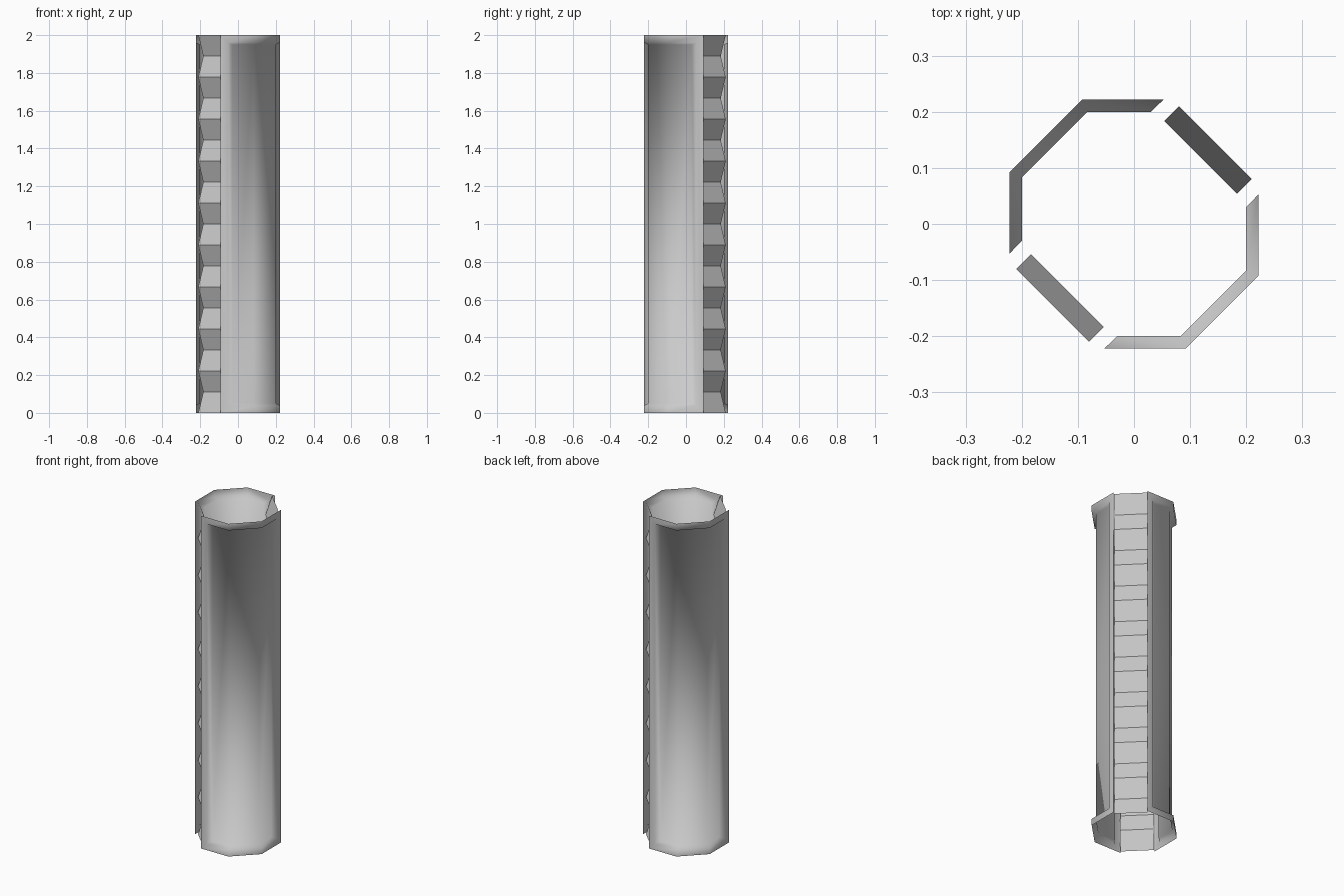
import bpy
from math import cos, sin, pi, tan

if "Cube" in bpy.data.objects:
    bpy.data.objects.remove(bpy.data.objects["Cube"])

H = 2.0
A = 0.222                       # apothem of the octagonal tube
HALF = A * tan(pi / 8)          # half an octagon side


def make(name, rows, angle, smooth):
    """Skin a grid of points, turned about z by angle."""
    c, s = cos(angle), sin(angle)
    n = len(rows[0])
    verts = [(x * c - y * s, x * s + y * c, z) for r in rows for x, y, z in r]
    faces = [(i * n + j, i * n + j + 1, (i + 1) * n + j + 1, (i + 1) * n + j)
             for i in range(len(rows) - 1) for j in range(n - 1)]
    me = bpy.data.meshes.new(name)
    me.from_pydata(verts, [], faces)
    me.polygons.foreach_set("use_smooth", [smooth] * len(faces))
    ob = bpy.data.objects.new(name, me)
    bpy.context.collection.objects.link(ob)
    return ob


def section(a, end):
    """Three octagon sides facing front right, with the end sides stopping at end."""
    v = a * tan(pi / 8)
    return [(-end, -a), (v, -a), (a, -v), (a, end)]


# Framed shell: outer edge, inset opening, recessed panel
outer, opening, panel = section(A, HALF), section(A, 0.053), section(0.2, 0.03)
LOOPS = [(outer, 0.0), (opening, 0.04), (panel, 0.05)]


def shell(name, angle):
    verts, faces = [], []
    c, s = cos(angle), sin(angle)
    for pts, m in LOOPS:        # each loop: bottom left to right, top right to left
        loop = [(x, y, m) for x, y in pts] + [(x, y, H - m) for x, y in reversed(pts)]
        verts += [(x * c - y * s, x * s + y * c, z) for x, y, z in loop]
    for k in (0, 8):
        faces += [(k + i, k + (i + 1) % 8, k + 8 + (i + 1) % 8, k + 8 + i) for i in range(8)]
    faces += [(16 + i, 17 + i, 22 - i, 23 - i) for i in range(3)]
    me = bpy.data.meshes.new(name)
    me.from_pydata(verts, [], faces)
    me.polygons.foreach_set("use_smooth", [True] * len(faces))
    ob = bpy.data.objects.new(name, me)
    bpy.context.collection.objects.link(ob)


shell("front_right_shell", 0)
shell("back_left_shell", pi)

# Zigzag ribbed strips on the other two diagonals
SEG = 18
zigzag = [[(0.168 if i % 2 else 0.205, y, H * i / SEG) for y in (-HALF, HALF)]
          for i in range(SEG + 1)]
make("back_right_ribbed_strip", [r for r in zigzag], pi / 4, False)
make("front_left_ribbed_strip", zigzag, 5 * pi / 4, False)

# Face winding: strips look outward
for ob in bpy.data.objects:
    if "strip" in ob.name and ob.data.polygons[0].normal.dot(ob.data.polygons[0].center) < 0:
        ob.data.flip_normals()
